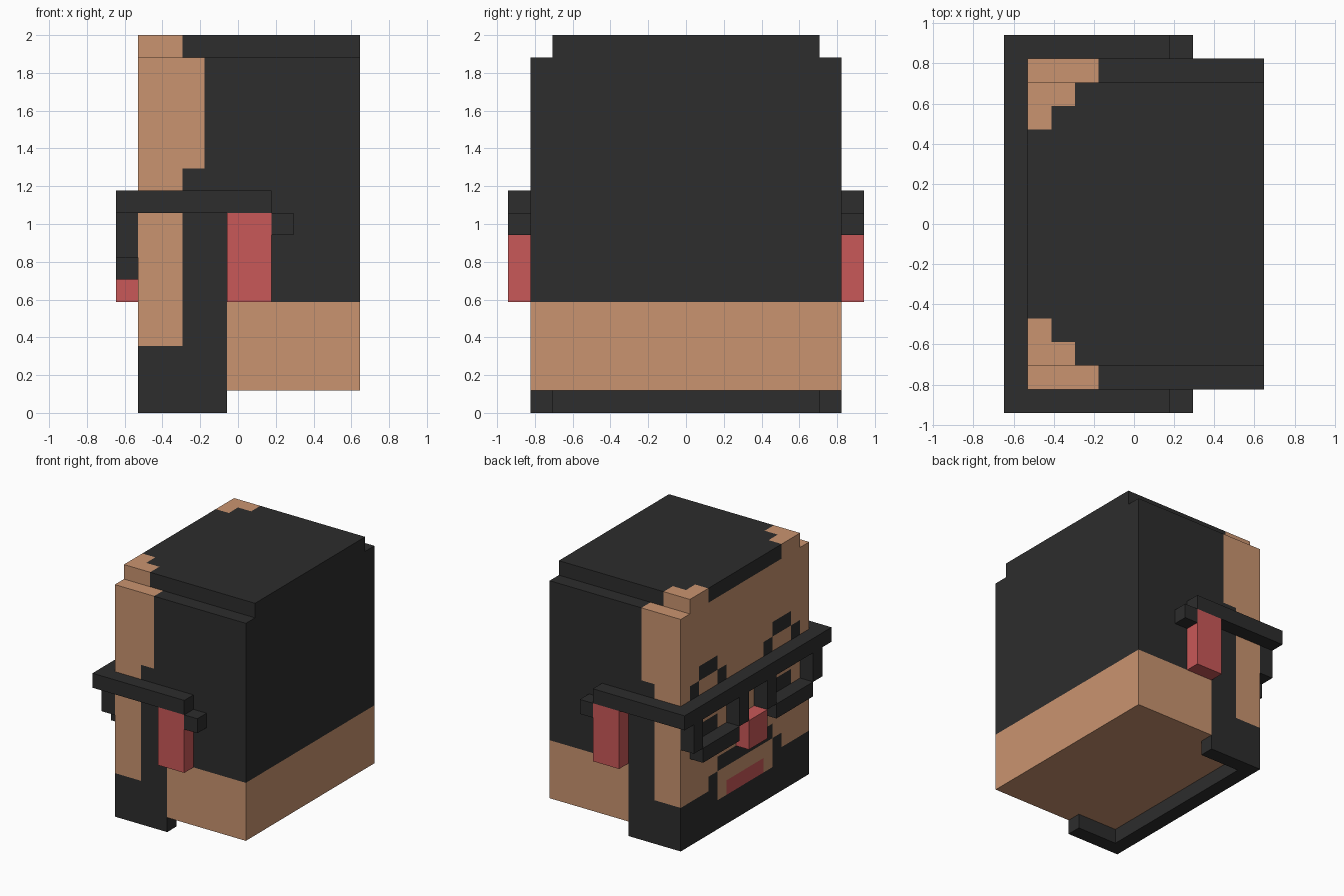
import bpy
import bmesh
from mathutils import Vector

cube = bpy.data.objects.get("Cube")
if cube:
    bpy.data.objects.remove(cube, do_unlink=True)

U = 2 / 17        # size of one block
X_MID = 5.5       # block coordinate of x = 0
SKIN, DARK, RED = 0, 1, 2


def make_material(name, color):
    mat = bpy.data.materials.new(name)
    mat.use_nodes = True
    mat.diffuse_color = (*color, 1)
    mat.node_tree.nodes["Principled BSDF"].inputs["Base Color"].default_value = (*color, 1)
    return mat


MATERIALS = [
    make_material("skin tan", (0.59, 0.296, 0.162)),
    make_material("hair black", (0.026, 0.026, 0.026)),
    make_material("ear red", (0.584, 0.098, 0.098)),
]


def block(name, x, y, z, paint):
    """Box between block coordinates; paint is a colour index or a rule per unit face."""
    bm = bmesh.new()
    bmesh.ops.create_cube(bm, size=1)
    ranges = (x, y, z)
    for v in bm.verts:
        v.co = Vector([r[1] if c > 0 else r[0] for c, r in zip(v.co, ranges)])
    if callable(paint):
        # Cut into unit squares so that painted areas have clean edges
        for axis, (lo, hi) in enumerate(ranges):
            normal = Vector([float(axis == k) for k in range(3)])
            for cut in range(lo + 1, hi):
                bmesh.ops.bisect_plane(bm, geom=bm.verts[:] + bm.edges[:] + bm.faces[:],
                                       plane_co=normal * cut, plane_no=normal)
    bm.normal_update()
    for f in bm.faces:
        f.material_index = paint(f.calc_center_median(), f.normal) if callable(paint) else paint
    for v in bm.verts:
        v.co = Vector((v.co.x - X_MID, v.co.y, v.co.z)) * U
    mesh = bpy.data.meshes.new(name)
    bm.to_mesh(mesh)
    bm.free()
    for mat in MATERIALS:
        mesh.materials.append(mat)
    obj = bpy.data.objects.new(name, mesh)
    bpy.context.collection.objects.link(obj)
    return obj


def pair(name, x, y, z, paint):
    """The same block on both sides of the head."""
    block("left_" + name, x, y, z, paint)
    block("right_" + name, x, (-y[1], -y[0]), z, paint)


def paint_face(a, z):
    """Colour on the face side, a = distance from the middle."""
    if a < 3 and 2 < z < 4:
        return RED if a < 2 and z < 3 else SKIN              # mouth
    beard = z < 3 or (a < 4 and z < 4) or (a < 3 and z < 5)
    eye = 3 < a < 5 and 7 < z < 8
    brow = (3 < a < 5 and 11 < z < 12) or (10 < z < 11 and (2 < a < 3 or 5 < a < 6))
    fringe = z > 16 and a < 4
    return DARK if beard or eye or brow or fringe else SKIN


def paint_head(c, n):
    a = abs(c.y)
    if n.x < -0.5:
        return paint_face(a, c.z)
    if n.x > 0.5:
        return SKIN if c.z < 5 else DARK                     # nape
    if n.z < -0.5:
        return SKIN
    if n.z > 0.5:                                            # stepped hairline
        depth = 4 if a > 6 else 3 if a > 5 else 2 if a > 4 else 0
        return SKIN if c.x < depth else DARK
    temple = c.z > 3 and c.x < (4 if 11 < c.z < 16 else 3)
    neck = c.z < 5 and c.x > 5
    return SKIN if temple or neck else DARK


# Head
block("head", (1, 11), (-7, 7), (1, 16), paint_head)
block("crown", (1, 11), (-6, 6), (16, 17), paint_head)

# Beard rim below the chin
block("beard_front", (1, 2), (-6, 6), (0, 1), DARK)
pair("beard_side", (1, 5), (6, 7), (0, 1), DARK)

# Nose and ears
block("nose", (0, 1), (-1, 1), (5, 7), RED)
pair("ear", (5, 7), (7, 8), (5, 9), RED)

# Glasses
block("glasses_top_bar", (0, 1), (-8, 8), (9, 10), DARK)
pair("glasses_arm", (1, 7), (7, 8), (9, 10), DARK)
pair("glasses_arm_tip", (7, 8), (7, 8), (8, 9), DARK)
pair("glasses_outer_rim", (0, 1), (6, 7), (7, 9), DARK)
pair("glasses_inner_rim", (0, 1), (1, 2), (7, 9), DARK)
pair("glasses_lower_rim", (0, 1), (2, 6), (6, 7), DARK)
